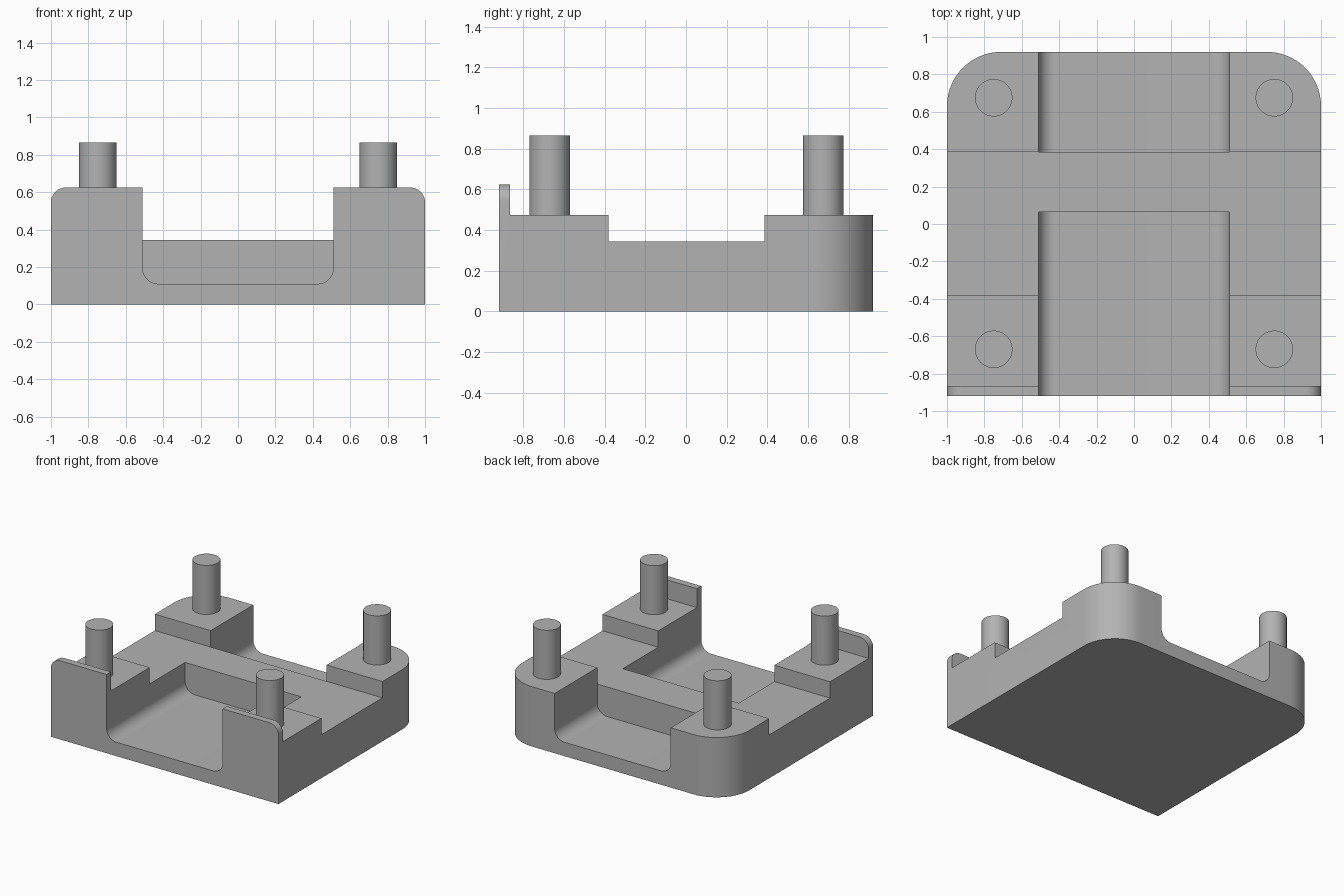
import bpy, bmesh, math
from mathutils import Vector

if "Cube" in bpy.data.objects:
    bpy.data.objects.remove(bpy.data.objects["Cube"], do_unlink=True)

grey = bpy.data.materials.new("plain grey")
grey.use_nodes = True
grey.diffuse_color = (0.45, 0.45, 0.45, 1)
grey.node_tree.nodes["Principled BSDF"].inputs["Base Color"].default_value = grey.diffuse_color

W, D = 1.0, 0.92            # half width and half depth
FLOOR, CHANNEL, DECK, LIP, POST = 0.11, 0.345, 0.475, 0.625, 0.865
POCKET = 0.51               # half width of the pockets


def rounded_rect(x0, x1, v0, v1, low=0, high=0, steps=16):
    """Rectangle outline with separate radii for the lower and upper corners."""
    points = []
    corners = [(x0, v0, low, 180), (x1, v0, low, 270), (x1, v1, high, 0), (x0, v1, high, 90)]
    for x, v, r, start in corners:
        cx = x + r if x == x0 else x - r
        cv = v + r if v == v0 else v - r
        for i in range(steps + 1 if r else 1):
            a = math.radians(start + 90 * i / steps)
            points.append((cx + r * math.cos(a), cv + r * math.sin(a)))
    return points


def prism(name, outline, axis, start, end):
    """Extrude an outline along y or z."""
    bm = bmesh.new()
    place = (lambda p: (p[0], start, p[1])) if axis == "y" else (lambda p: (p[0], p[1], start))
    face = bm.faces.new([bm.verts.new(place(p)) for p in outline])
    grown = bmesh.ops.extrude_face_region(bm, geom=[face])["geom"]
    move = Vector((0, end - start, 0) if axis == "y" else (0, 0, end - start))
    bmesh.ops.translate(bm, vec=move, verts=[g for g in grown if isinstance(g, bmesh.types.BMVert)])
    bmesh.ops.recalc_face_normals(bm, faces=bm.faces)
    mesh = bpy.data.meshes.new(name)
    bm.to_mesh(mesh)
    bm.free()
    mesh.materials.append(grey)
    obj = bpy.data.objects.new(name, mesh)
    bpy.context.collection.objects.link(obj)
    return obj


def shape(target, cutter, operation="DIFFERENCE"):
    """Apply a boolean and discard the cutter."""
    mod = target.modifiers.new("shape", "BOOLEAN")
    mod.operation, mod.solver, mod.object = operation, "EXACT", cutter
    bpy.context.view_layer.objects.active = target
    bpy.ops.object.modifier_apply(modifier=mod.name)
    bpy.data.objects.remove(cutter, do_unlink=True)


def smooth(obj):
    bpy.ops.object.select_all(action="DESELECT")
    obj.select_set(True)
    bpy.context.view_layer.objects.active = obj
    bpy.ops.object.shade_smooth_by_angle(angle=math.radians(30))


# Base block with rounded rear corners, and rounded upper corners on the front lip
base = prism("base", rounded_rect(-W, W, -D, D, high=0.29), "z", 0, LIP)
shape(base, prism("lip_rounding", rounded_rect(-W, W, -0.2, LIP, high=0.08), "y", -1.2, 1.2), "INTERSECT")

# Deck behind the lip, then the lower channel running side to side
shape(base, prism("deck_cutter", rounded_rect(-1.2, 1.2, -0.865, 1.2), "z", DECK, 1))
shape(base, prism("channel_cutter", rounded_rect(-1.2, 1.2, -0.38, 0.385), "z", CHANNEL, 1))

# Open pockets at front and rear, leaving the cross rib between them
for name, start, end in (("front_pocket", -1.2, 0.065), ("rear_pocket", 0.385, 1.2)):
    shape(base, prism(name, rounded_rect(-POCKET, POCKET, FLOOR, 1, low=0.085), "y", start, end))
smooth(base)

# Four corner posts standing on the deck
for side, x in (("left", 0.75), ("right", -0.75)):
    for end, y in (("front", -0.67), ("rear", 0.675)):
        bpy.ops.mesh.primitive_cylinder_add(vertices=64, radius=0.1, depth=POST - DECK + 0.02,
                                            location=(x, y, (POST + DECK - 0.02) / 2))
        post = bpy.context.object
        post.name = f"{end}_{side}_post"
        post.data.materials.append(grey)
        smooth(post)
